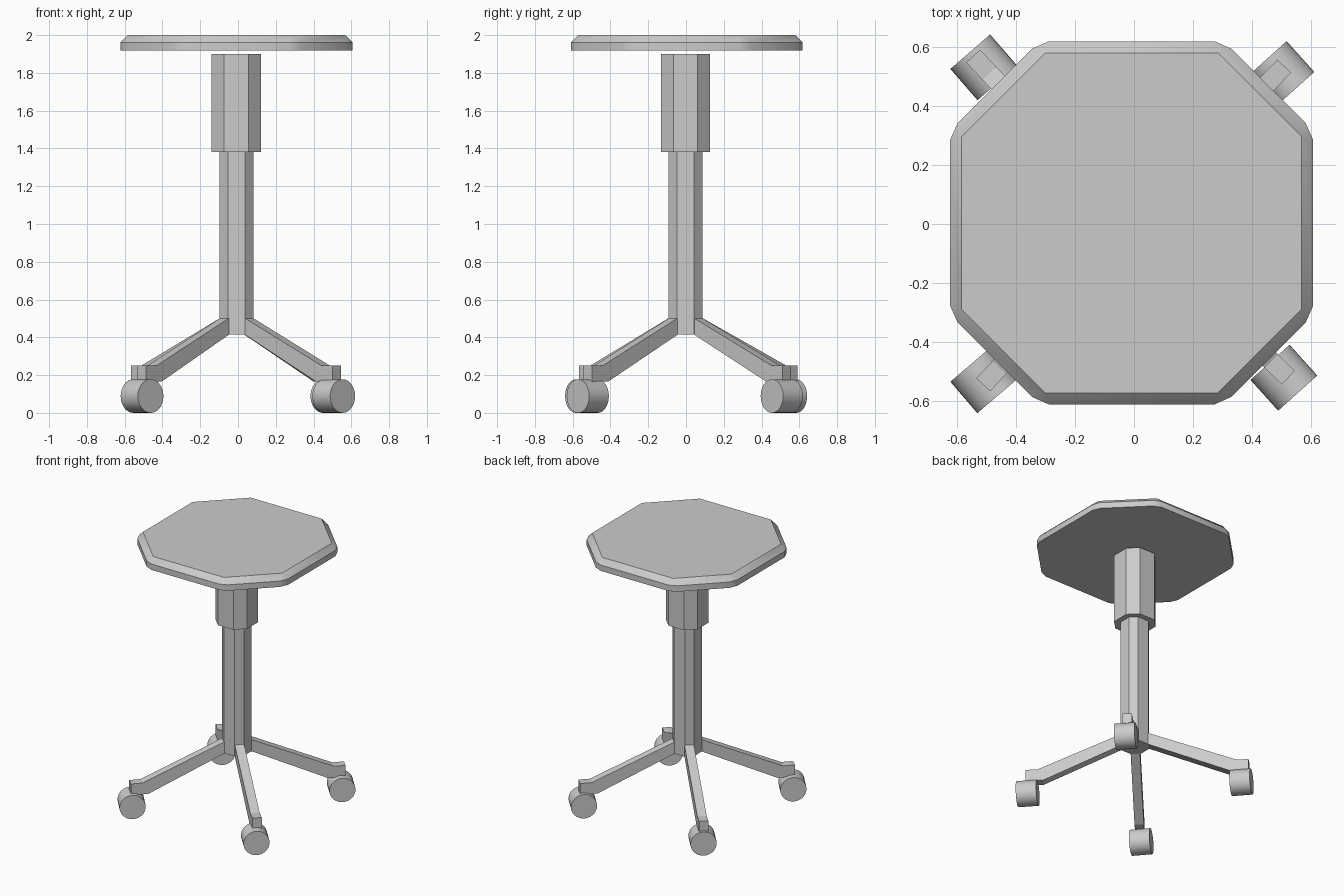
import bpy, bmesh, math
from mathutils import Vector, Matrix

if "Cube" in bpy.data.objects:
    bpy.data.objects.remove(bpy.data.objects["Cube"])


def finish(name, bm, smooth=False):
    bmesh.ops.remove_doubles(bm, verts=bm.verts, dist=1e-5)
    bmesh.ops.recalc_face_normals(bm, faces=bm.faces)
    me = bpy.data.meshes.new(name)
    bm.to_mesh(me)
    bm.free()
    ob = bpy.data.objects.new(name, me)
    bpy.context.collection.objects.link(ob)
    if smooth:
        bpy.ops.object.select_all(action='DESELECT')
        ob.select_set(True)
        bpy.context.view_layer.objects.active = ob
        bpy.ops.object.shade_smooth_by_angle(angle=math.radians(30))
    return ob


def outline(quadrant):
    """Repeat one quadrant of an outline four times around the centre."""
    pts = []
    for k in range(4):
        rot = Matrix.Rotation(k * math.pi / 2, 2)
        pts += [rot @ Vector(p) for p in quadrant]
    return pts


def loft(name, rings, center, smooth=False):
    """Skin a stack of (outline, z) rings and cap both ends."""
    bm = bmesh.new()
    loops = [[bm.verts.new((p.x + center[0], p.y + center[1], z)) for p in pts]
             for pts, z in rings]
    n = len(loops[0])
    for a, b in zip(loops, loops[1:]):
        for i in range(n):
            j = (i + 1) % n
            bm.faces.new((a[i], a[j], b[j], b[i]))
    bm.faces.new(loops[0])
    bm.faces.new(loops[-1])
    return finish(name, bm, smooth)


# Seat: octagon with softened corners and a chamfered top edge
rim = outline([(.614, .281), (.589, .337), (.337, .589), (.281, .614)])
top = outline([(.575, .2925), (.575, .2925), (.2925, .575), (.2925, .575)])
loft("seat", [(rim, 1.918), (rim, 1.962), (top, 2.0)], (-.008, .004), True)

# Column: thick upper sleeve over a thinner post
sleeve = outline([(.13, .064), (.064, .13)])
post = outline([(.09, .045), (.045, .09)])
loft("upper_sleeve", [(sleeve, 1.38), (sleeve, 1.90)], (-.009, -.002))
loft("post", [(post, .415), (post, 1.385)], (-.008, -.002))


def leg(name, end):
    """Sloping leg with a flat foot block, extruded from a side profile."""
    start = Vector((-.008, -.002))
    run = Vector(end) - start
    length = run.length
    run.normalize()
    side = Vector((-run.y, run.x)) * .032
    profile = [(.085, .505), (length - .08, .25), (length, .25),
               (length, .165), (length - .12, .165), (.085, .418)]
    bm = bmesh.new()
    rows = []
    for s in (-1, 1):
        rows.append([bm.verts.new((*(start + run * r + side * s), z))
                     for r, z in profile])
    for i in range(6):
        j = (i + 1) % 6
        bm.faces.new((rows[0][i], rows[0][j], rows[1][j], rows[1][i]))
    for row in rows:
        bm.faces.new(row)
    finish(name, bm)


def wheel(name, center, angle):
    """Caster roller lying on its side."""
    bm = bmesh.new()
    m = (Matrix.Translation((*center, .089))
         @ Matrix.Rotation(math.radians(angle), 4, 'Z')
         @ Matrix.Rotation(math.pi / 2, 4, 'Y'))
    bmesh.ops.create_cone(bm, cap_ends=True, segments=32, radius1=.089,
                          radius2=.089, depth=.14, matrix=m)
    finish(name, bm, True)


# Four legs and casters: leg end, wheel centre, axle angle
for tag, end, hub, angle in (
        ("back_left", (-.544, .568), (-.508, .530), -49),
        ("back_right", (.508, .534), (.497, .507), -48),
        ("front_left", (-.510, -.544), (-.508, -.529), -49.5),
        ("front_right", (.522, -.520), (.507, -.520), -48)):
    leg(tag + "_leg", end)
    wheel(tag + "_caster", hub, angle)
